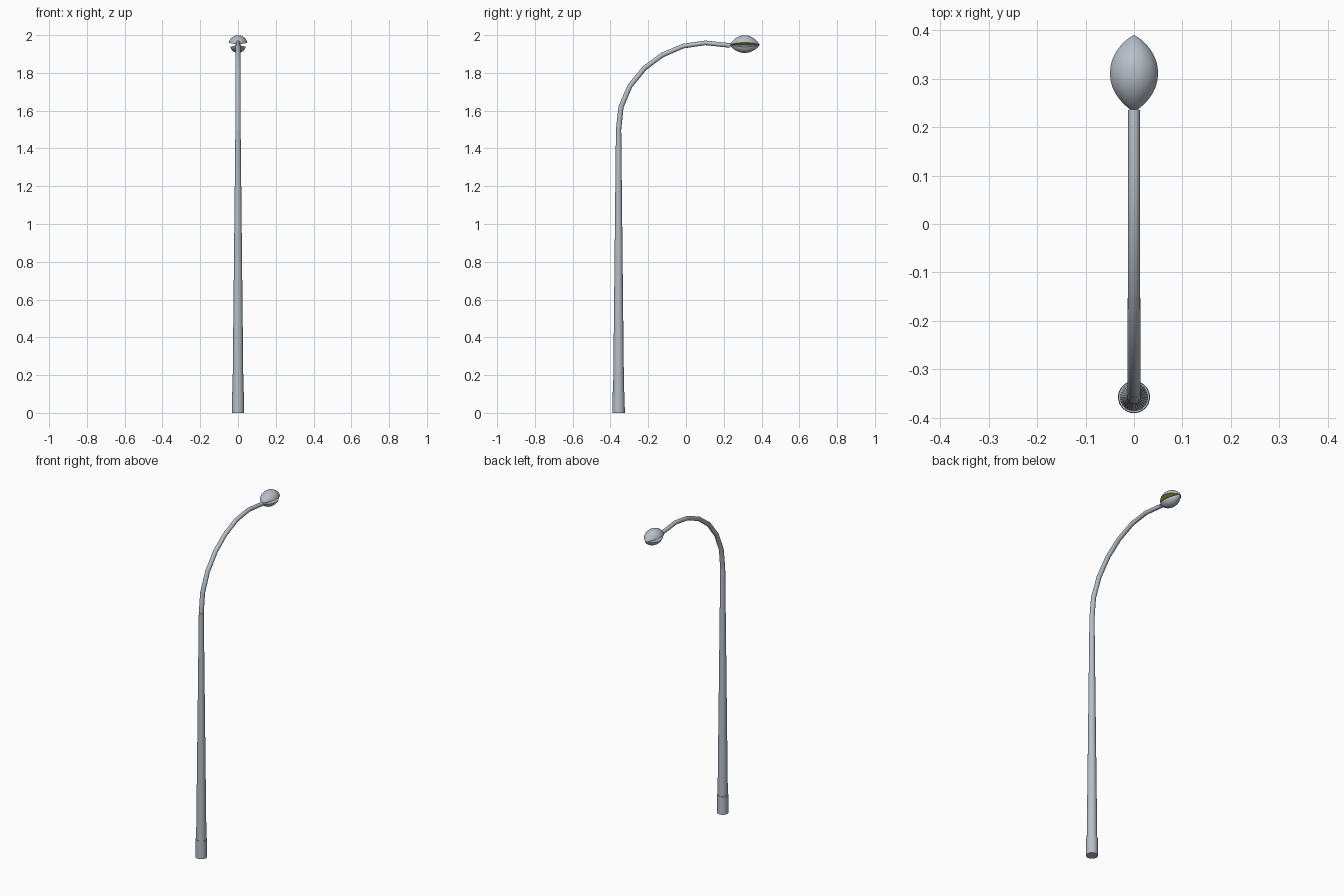
import bpy, bmesh, math
from mathutils import Vector

if "Cube" in bpy.data.objects:
    bpy.data.objects.remove(bpy.data.objects["Cube"])


def material(name, rgb):
    m = bpy.data.materials.new(name)
    m.diffuse_color = (*rgb, 1)
    m.use_nodes = True
    m.node_tree.nodes["Principled BSDF"].inputs["Base Color"].default_value = m.diffuse_color
    return m


GREY = material("painted metal grey", (0.47, 0.52, 0.58))
YELLOW = material("lamp yellow", (0.75, 0.68, 0.10))
SIDES = 32


def finish(name, bm, mats, angle=40):
    bmesh.ops.remove_doubles(bm, verts=bm.verts, dist=1e-5)
    bmesh.ops.recalc_face_normals(bm, faces=bm.faces)
    me = bpy.data.meshes.new(name)
    bm.to_mesh(me)
    bm.free()
    ob = bpy.data.objects.new(name, me)
    bpy.context.collection.objects.link(ob)
    for m in mats:
        me.materials.append(m)
    bpy.context.view_layer.objects.active = ob
    ob.select_set(True)
    bpy.ops.object.shade_smooth_by_angle(angle=math.radians(angle))
    ob.select_set(False)
    return ob


def tube(name, path, angle):
    """Round tube through (y, z, radius) stations in the x = 0 plane."""
    bm = bmesh.new()
    rings = []
    for i, (y, z, r) in enumerate(path):
        a, b = path[max(i - 1, 0)], path[min(i + 1, len(path) - 1)]
        t = Vector((0, b[0] - a[0], b[1] - a[1])).normalized()
        n = Vector((0, t.z, -t.y))
        rings.append([bm.verts.new(Vector((0, y, z)) + r * (
            Vector((math.cos(k), 0, 0)) + n * math.sin(k)))
            for k in (2 * math.pi * j / SIDES for j in range(SIDES))])
    for p, q in zip(rings, rings[1:]):
        for j in range(SIDES):
            k = (j + 1) % SIDES
            bm.faces.new((p[j], p[k], q[k], q[j]))
    bm.faces.new(rings[0])
    bm.faces.new(rings[-1])
    return finish(name, bm, [GREY], angle)


def shell(name, start, end, radius, inner_mat):
    """Part of a pointed spindle about the y axis, closed by flat inner faces."""
    n, m = 24, 24
    yc, half, zc = 0.311, 0.079, 1.948
    bm = bmesh.new()
    axis, rows = [], []
    for i in range(n + 1):
        u = -1 + 2 * i / n
        r = radius * (1 - abs(u) ** 2.1) ** 0.85
        y = yc + half * u
        axis.append(bm.verts.new((0, y, zc)))
        rows.append([bm.verts.new((r * math.cos(a), y, zc + r * math.sin(a)))
                     for a in (math.radians(start + (end - start) * j / m)
                               for j in range(m + 1))])
    for i in range(n):
        for j in range(m):
            bm.faces.new((rows[i][j], rows[i][j + 1], rows[i + 1][j + 1], rows[i + 1][j]))
        for j in (0, m):
            f = bm.faces.new((axis[i], rows[i][j], rows[i + 1][j], axis[i + 1]))
            f.material_index = 1
    return finish(name, bm, [GREY, inner_mat])


# Tapered upright with a slightly wider foot sleeve
tube("pole", [(-0.357, 0, 0.030), (-0.357, 1.5, 0.014)], 40)
tube("base_sleeve", [(-0.357, 0, 0.033), (-0.357, 0.11, 0.032)], 40)

# Curved arm in straight segments
arm = [(-0.357, 1.5), (-0.344, 1.62), (-0.297, 1.73), (-0.22, 1.825),
       (-0.125, 1.895), (-0.015, 1.942), (0.102, 1.959), (0.235, 1.945)]
tube("arm", [(y, z, 0.0140 - 0.0003 * i) for i, (y, z) in enumerate(arm)], 40)

# Lamp head: upper shell with glowing underside, lower shell below the slot
shell("lamp_upper_shell", 14, 166, 0.051, YELLOW)
shell("lamp_lower_shell", 194, 346, 0.042, GREY)
